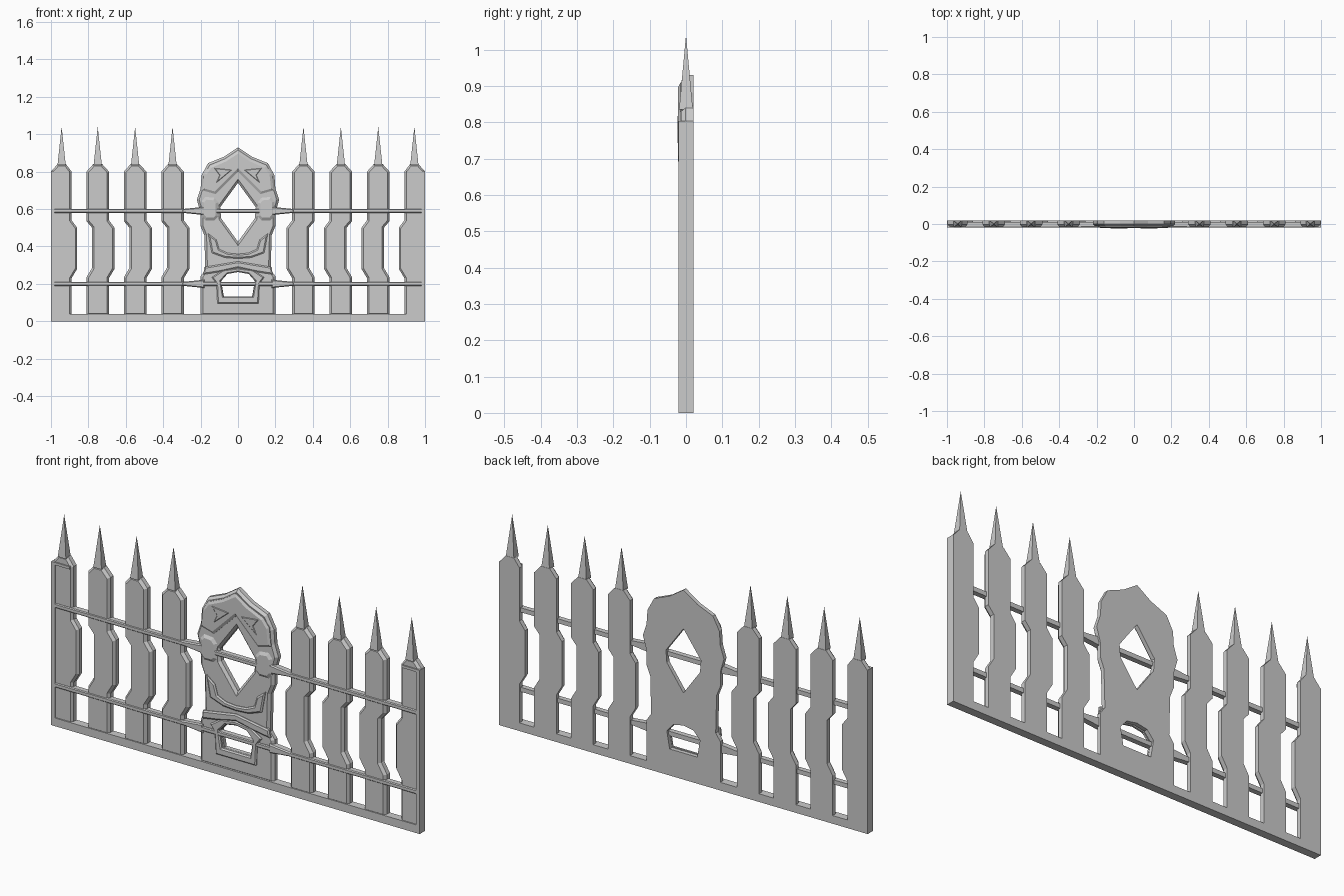
import bpy, bmesh

if "Cube" in bpy.data.objects:
    bpy.data.objects.remove(bpy.data.objects["Cube"])


def plate(name, loops, back, mid, front, chamfer):
    """Flat plate in the XZ plane; extra loops are holes; front rim chamfered from mid to front."""
    bm = bmesh.new()
    sides, fronts = [], []
    for y in (back, mid):
        edges, rings = [], []
        for pts in loops:
            vs = [bm.verts.new((x, y, z)) for x, z in pts]
            edges += [bm.edges.new((vs[i - 1], vs[i])) for i in range(len(vs))]
            rings.append(vs)
        res = bmesh.ops.triangle_fill(bm, edges=edges, use_beauty=True, normal=(0, -1, 0))
        fronts = [g for g in res["geom"] if isinstance(g, bmesh.types.BMFace)]
        sides.append(rings)
    for a, b in zip(*sides):
        for i in range(len(a)):
            bm.faces.new((a[i - 1], a[i], b[i], b[i - 1]))
    bmesh.ops.recalc_face_normals(bm, faces=bm.faces[:])
    if chamfer:
        bmesh.ops.inset_region(bm, faces=fronts, thickness=chamfer, depth=0, use_even_offset=True)
        for v in {v for f in fronts for v in f.verts}:
            v.co.y = front
    return finish(name, bm)


def finish(name, bm):
    me = bpy.data.meshes.new(name)
    bm.to_mesh(me)
    bm.free()
    ob = bpy.data.objects.new(name, me)
    bpy.context.collection.objects.link(ob)
    return ob


def box(name, x0, x1, y0, y1, z0, z1):
    return plate(name, [[(x0, z0), (x1, z0), (x1, z1), (x0, z1)]], y1, y0, y0, 0)


def spike(name, x, half):
    bm = bmesh.new()
    base = [bm.verts.new((x + sx * half, sy * 0.019, 0.835))
            for sx, sy in ((-1, -1), (1, -1), (1, 1), (-1, 1))]
    tip = bm.verts.new((x, 0, 1.04))
    bm.faces.new(base)
    for i in range(4):
        bm.faces.new((base[i - 1], base[i], tip))
    bmesh.ops.recalc_face_normals(bm, faces=bm.faces[:])
    finish(name, bm)


def sym(half):
    """Complete a right-hand half outline by mirroring it."""
    return half + [(-x, z) for x, z in reversed(half) if x > 0]


def flip(pts, s):
    return [(s * x, z) for x, z in pts]


# base beam
box("base_beam", -1, 1, -0.02, 0.02, 0, 0.04)

# pickets, with the middle stepped towards the centre
for s in (-1, 1):
    side = "left" if s < 0 else "right"
    for n, c in enumerate((0.35, 0.55, 0.75)):
        a, b = c - 0.06, c + 0.06
        pts = [(a, 0.03), (b, 0.03), (b, 0.235), (b - 0.03, 0.285), (b - 0.03, 0.5), (b, 0.535),
               (b, 0.8), (c + 0.024, 0.84), (c - 0.024, 0.84), (a, 0.8),
               (a, 0.54), (a - 0.03, 0.5), (a - 0.03, 0.28), (a, 0.23)]
        plate(f"picket_{side}_{n}", [flip(pts, s)], 0.02, -0.002, -0.016, 0.011)
        spike(f"picket_spike_{side}_{n}", s * c, 0.022)
    # end post with raised frame
    post = [(0.89, 0.03), (1, 0.03), (1, 0.8), (0.965, 0.84), (0.92, 0.84), (0.89, 0.8),
            (0.89, 0.54), (0.86, 0.5), (0.86, 0.28), (0.89, 0.23)]
    plate(f"end_post_{side}", [flip(post, s)], 0.02, -0.002, -0.014, 0.01)
    spike(f"end_spike_{side}", s * 0.943, 0.022)
    box(f"end_edge_{side}", *sorted((s * 0.98, s * 1.0)), -0.02, 0.02, 0.03, 0.8)
    box(f"end_cap_{side}", *sorted((s * 0.9, s * 1.0)), -0.02, 0.02, 0.79, 0.803)
    # rail ends flaring into the centre panel
    for n, z in enumerate((0.2, 0.59)):
        flare = [(0.18, z - 0.022), (0.3, z - 0.01), (0.3, z + 0.01), (0.18, z + 0.022)]
        plate(f"rail_flare_{side}_{n}", [flip(flare, s)], 0.012, -0.014, -0.02, 0.005)

# rails
for n, z in enumerate((0.2, 0.59)):
    rail = [(-0.99, z - 0.011), (0.99, z - 0.011), (0.99, z + 0.011), (-0.99, z + 0.011)]
    plate(f"rail_{n}", [rail], 0.01, -0.015, -0.019, 0.004)

# centre panel with two openings
outline = sym([(0, 0.03), (0.2, 0.03), (0.2, 0.24), (0.175, 0.275), (0.18, 0.46), (0.2, 0.51),
               (0.2, 0.58), (0.22, 0.65), (0.2, 0.71), (0.195, 0.78), (0.16, 0.845),
               (0.075, 0.88), (0, 0.93)])
eye = sym([(0, 0.425), (0.09, 0.55), (0.095, 0.61), (0, 0.74)])
slot = sym([(0, 0.13), (0.075, 0.13), (0.09, 0.215), (0.055, 0.255), (0, 0.265)])
plate("centre_panel", [outline, eye, slot], 0.02, 0.0, -0.012, 0.012)

# raised relief on the panel
crown = sym([(0, 0.8), (0.08, 0.72), (0.12, 0.68), (0.19, 0.7), (0.18, 0.79), (0.15, 0.83),
             (0.07, 0.865), (0, 0.91)])
lip = sym([(0, 0.335), (0.07, 0.34), (0.14, 0.365), (0.16, 0.47), (0.115, 0.435),
           (0.1, 0.385), (0.055, 0.365), (0, 0.36)])
arch = sym([(0, 0.285), (0.09, 0.265), (0.185, 0.25), (0.18, 0.29), (0.09, 0.305), (0, 0.32)])
plate("crown_relief", [crown], -0.005, -0.015, -0.022, 0.012)
plate("lower_lip", [lip], -0.005, -0.015, -0.02, 0.007)
plate("arch_band", [arch], -0.005, -0.015, -0.02, 0.007)
frame_out = sym([(0, 0.095), (0.11, 0.095), (0.115, 0.2), (0.14, 0.235), (0.08, 0.275), (0, 0.285)])
frame_in = sym([(0, 0.132), (0.078, 0.132), (0.092, 0.215), (0.057, 0.253), (0, 0.263)])
plate("slot_frame", [frame_out, frame_in], -0.005, -0.014, -0.02, 0.006)

# side blocks and leaf ridges
block = [(0.105, 0.56), (0.125, 0.54), (0.175, 0.54), (0.195, 0.565), (0.195, 0.64),
         (0.175, 0.665), (0.125, 0.66), (0.105, 0.635)]
leaf = [(0.03, 0.81), (0.12, 0.735), (0.1, 0.78), (0.13, 0.82)]
for s in (-1, 1):
    side = "left" if s < 0 else "right"
    plate(f"side_block_{side}", [flip(block, s)], 0.015, -0.012, -0.021, 0.014)
    plate(f"leaf_ridge_{side}", [flip(leaf, s)], -0.01, -0.021, -0.024, 0.004)
